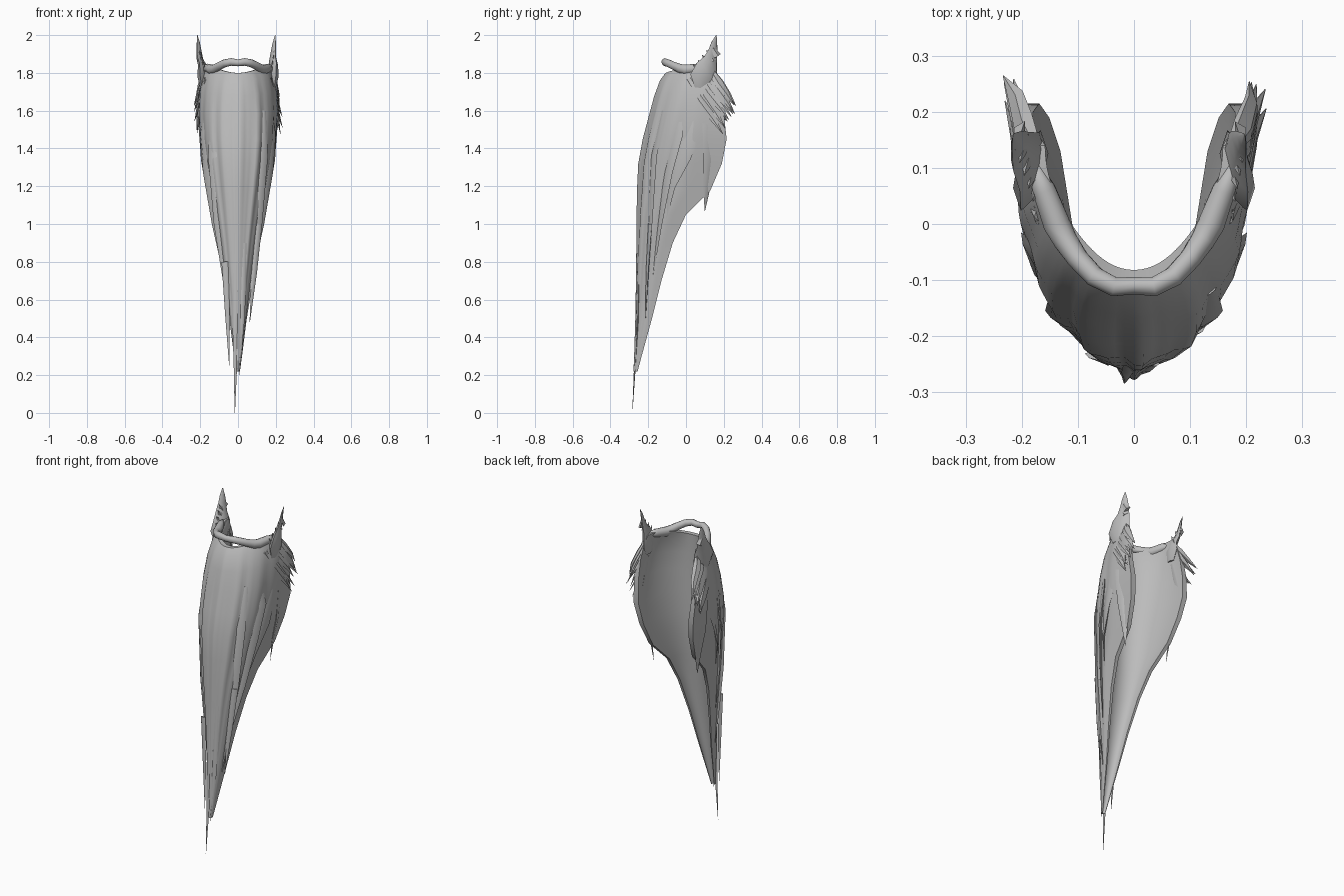
import bpy, bmesh, math, random
from mathutils import Vector

random.seed(4)
grey = bpy.data.materials.new("hair grey")
grey.diffuse_color = (0.5, 0.5, 0.5, 1)


def finish(bm, name, angle=40):
    bmesh.ops.recalc_face_normals(bm, faces=bm.faces)
    me = bpy.data.meshes.new(name)
    bm.to_mesh(me)
    bm.free()
    ob = bpy.data.objects.new(name, me)
    bpy.context.collection.objects.link(ob)
    me.materials.append(grey)
    bpy.ops.object.select_all(action='DESELECT')
    bpy.context.view_layer.objects.active = ob
    ob.select_set(True)
    bpy.ops.object.shade_smooth_by_angle(angle=math.radians(angle))
    return ob


def loft(rings, name, angle=40):
    """Skin closed rings of equal size and cap both ends."""
    bm = bmesh.new()
    vs = [[bm.verts.new(p) for p in r] for r in rings]
    n = len(vs[0])
    for a, b in zip(vs, vs[1:]):
        for i in range(n):
            j = (i + 1) % n
            bm.faces.new((a[i], a[j], b[j], b[i]))
    # caps run as strips between the outer and inner halves of the ring
    for r in (vs[0], vs[-1]):
        for i in range(n // 2 - 1):
            bm.faces.new((r[i], r[i + 1], r[n - 2 - i], r[n - 1 - i]))
    return finish(bm, name, angle)


def strand(name, pts, widths, thick=0.35, sides=6, angle=50):
    """Flattened tapering lock; the flat side faces away from the z axis."""
    pts = [Vector(p) for p in pts]
    rings = []
    for i, p in enumerate(pts):
        t = (pts[min(i + 1, len(pts) - 1)] - pts[max(i - 1, 0)]).normalized()
        out = Vector((p.x, p.y - 0.05, 0)).normalized()
        side = t.cross(out).normalized()
        out = side.cross(t)
        rings.append([p + side * widths[i] * math.cos(k * math.tau / sides)
                      + out * widths[i] * thick * math.sin(k * math.tau / sides)
                      for k in range(sides)])
    return loft(rings, name, angle)


# Beard body: z, half width, outer front y, inner front y, back y, roundness
LEVELS = [
    (1.80, 0.142, -0.108, -0.082, 0.14, 0.85),
    (1.76, 0.165, -0.137, -0.085, 0.16, 0.72),
    (1.68, 0.186, -0.165, -0.090, 0.18, 0.60),
    (1.58, 0.197, -0.190, -0.095, 0.20, 0.52),
    (1.45, 0.195, -0.222, -0.102, 0.215, 0.47),
    (1.32, 0.180, -0.246, -0.108, 0.19, 0.47),
    (1.18, 0.156, -0.254, -0.117, 0.13, 0.50),
    (1.05, 0.131, -0.258, -0.130, 0.00, 0.55),
    (0.90, 0.104, -0.260, -0.152, -0.07, 0.60),
    (0.70, 0.073, -0.263, -0.187, -0.13, 0.65),
    (0.50, 0.046, -0.267, -0.220, -0.18, 0.70),
    (0.30, 0.021, -0.274, -0.252, -0.235, 0.8),
    (0.22, 0.010, -0.278, -0.268, -0.256, 0.8),
]
N = 53
rings = []
for k, (z, w, yf, yi, yb, e) in enumerate(LEVELS):
    outer, inner = [], []
    for i in range(N):
        t = 2 * i / (N - 1) - 1
        a = math.copysign(math.pi / 2 * (1 - (1 - abs(t)) ** 1.5), t)
        s, c = math.sin(a), max(0, math.cos(a))
        # vertical grooves between the locks
        g = 1 + min(k, 4) / 4 * (0.014 * math.sin(13 * a + 0.6) + 0.008 * math.sin(23 * a + 0.12 * k))
        lift = 0.04 * s * s * max(0, 1 - k / 4)
        ww = w + 0.03 * max(0, 1 - k / 5) * s ** 4
        outer.append((ww * s * g, yb - (yb - yf) * c ** e * g, z + lift))
        inner.append((ww * (0.92 - 0.02 * min(k, 4)) * s, yb - (yb - yi) * c ** max(e + 0.1, 0.75), z + lift))
    rings.append(outer + inner[::-1])
loft(rings, "beard_body", 50)


def on_body(y, z):
    """Point of the body's right outer surface at a given depth and height."""
    for lo, hi in zip(LEVELS, LEVELS[1:]):
        if lo[0] >= z >= hi[0]:
            f = (lo[0] - z) / (lo[0] - hi[0])
            _, w, yf, _, yb, e = [p + (q - p) * f for p, q in zip(lo, hi)]
            c = min(1, max(0, (yb - y) / (yb - yf))) ** (1 / e)
            return (w * math.sqrt(1 - c * c), y, z)
    return (0.01, y, z)


# Moustache arching over the mouth opening and merging into the cheeks
half = [(0, -0.110, 1.853), (0.035, -0.112, 1.858), (0.070, -0.094, 1.851), (0.100, -0.062, 1.836),
        (0.122, -0.030, 1.822), (0.138, 0.0, 1.816), (0.160, 0.06, 1.825), (0.180, 0.11, 1.83)]
path = [(-x, y, z) for x, y, z in half[:0:-1]] + half
r = [0.018, 0.020, 0.021, 0.022, 0.025, 0.028, 0.024, 0.012]
strand("moustache", path, r[:0:-1] + r, 0.9, 10, 80)

# Locks lying on the body: name, (y, z) path, widths
LOCKS = [
    ("jaw_lock", [(0.02, 1.70), (0.06, 1.54), (-0.02, 1.36), (-0.08, 1.20), (-0.105, 1.02)],
     [0.015, 0.045, 0.05, 0.030, 0.001]),
    ("cheek_lock", [(-0.05, 1.68), (-0.05, 1.48), (-0.10, 1.28), (-0.14, 1.0), (-0.175, 0.72)],
     [0.015, 0.04, 0.04, 0.025, 0.001]),
    ("chin_lock", [(-0.12, 1.60), (-0.17, 1.36), (-0.19, 1.0), (-0.205, 0.75), (-0.215, 0.48)],
     [0.012, 0.03, 0.028, 0.017, 0.001]),
]

for sx, side in ((-1, "left"), (1, "right")):
    m = lambda pts: [(sx * x, y, z) for x, y, z in pts]
    dx = 0.010 if sx < 0 else -0.008     # the two sides differ slightly

    # Sideburn: jagged wedge rising to a point
    strand(side + "_sideburn", m([(0.182, 0.09, 1.72), (0.184, 0.095, 1.78), (0.186, 0.110, 1.835),
           (0.192 + dx, 0.130, 1.875), (0.196 + dx, 0.143, 1.92), (0.200 + dx, 0.150, 1.96),
           (0.205 + dx, 0.160, 2.0)]), [0.045, 0.075, 0.058, 0.038, 0.026, 0.017, 0.002], 0.36)
    for i in range(5):
        y, z = 0.04 + 0.023 * i, 1.815 + 0.026 * i
        x = 0.172 + 0.006 * i + dx * i / 5
        strand(side + "_sideburn_tuft", m([(x, y + 0.035, z - 0.03), (x + 0.004, y + 0.015, z + 0.003),
               (x + 0.008, y, z + 0.028)]), [0.022, 0.013, 0.001], 0.5, 4)

    # Cheek tufts swept down and back
    for i in range(8):
        f = i / 7
        y0, z0 = 0.01 + 0.12 * f, 1.77 + 0.05 * f
        y1, z1 = 0.19 + 0.075 * f + random.uniform(-0.02, 0.01), 1.50 + 0.12 * f + random.uniform(-0.03, 0.02)
        xe = 0.218 + random.uniform(-0.014, 0.02)
        strand(side + "_cheek_tuft", m([(0.172, y0, z0),
               (0.196, y0 * 0.65 + y1 * 0.35, z0 * 0.62 + z1 * 0.38),
               (0.210, y0 * 0.3 + y1 * 0.7, z0 * 0.3 + z1 * 0.7), (xe, y1, z1)]),
               [0.014, 0.027, 0.019, 0.001], 0.4, 5, 35)

    # Hanging lock at the back of the jaw, then the locks on the body
    strand(side + "_back_lock", m([(0.180, 0.10, 1.70), (0.192, 0.13, 1.52), (0.177, 0.13, 1.34),
           (0.158, 0.11, 1.20), (0.146, 0.10, 1.07)]), [0.02, 0.045, 0.045, 0.022, 0.001], 0.2)
    for name, yz, widths in LOCKS:
        strand(side + "_" + name, m([on_body(y, z) for y, z in yz]), widths, 0.22)

# Stray locks hanging free of the lower body
strand("right_stray_lock", [(0.110, -0.19, 1.0), (0.086, -0.205, 0.74), (0.062, -0.215, 0.48)],
       [0.02, 0.015, 0.001], 0.4)
strand("left_stray_lock", [(-0.070, -0.235, 0.8), (-0.055, -0.243, 0.5), (-0.046, -0.252, 0.25)],
       [0.018, 0.012, 0.001], 0.4)

# Long pointed locks at the tip
strand("tip_lock", [(-0.01, -0.245, 0.95), (-0.012, -0.255, 0.55), (-0.014, -0.272, 0.22), (-0.017, -0.284, 0.0)],
       [0.02, 0.020, 0.008, 0.001], 0.6)
strand("tip_lock", [(0.03, -0.245, 0.9), (0.02, -0.257, 0.5), (0.006, -0.27, 0.2)],
       [0.02, 0.016, 0.001], 0.5)
